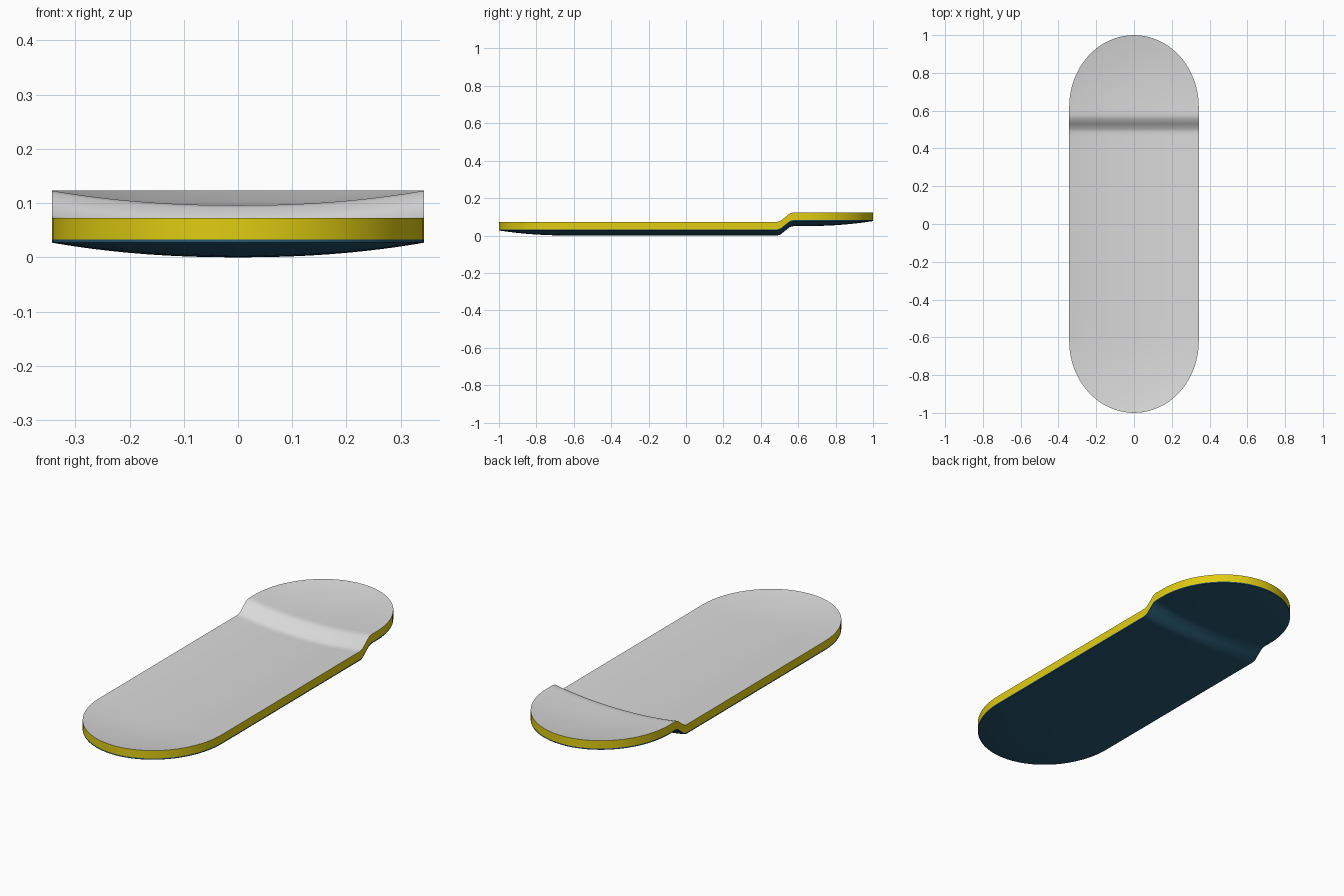
import bpy, bmesh, math

cube = bpy.data.objects.get("Cube")
if cube:
    bpy.data.objects.remove(cube, do_unlink=True)

HALF_WIDTH, CAP_START, CAP_LENGTH = 0.343, 0.62, 0.38
RIM, DISH, THICK, FILM, STEP = 0.073, 0.027, 0.046, 0.006, 0.05
COLS, CAP_ROWS = 24, 16


def material(name, rgb):
    mat = bpy.data.materials.new(name)
    mat.use_nodes = True
    mat.diffuse_color = (*rgb, 1)
    bsdf = mat.node_tree.nodes["Principled BSDF"]
    bsdf.inputs["Base Color"].default_value = (*rgb, 1)
    bsdf.inputs["Roughness"].default_value = 0.6
    return mat


def cap_ratio(y):
    return max(0.0, (abs(y) - CAP_START) / CAP_LENGTH)


def half_width(y):
    return HALF_WIDTH * math.sqrt(max(0.0, 1 - cap_ratio(y) ** 2))


def step_height(y):
    # Short ramp up to the raised tail, eased at both ends
    knots = [(0.488, 0), (0.505, 0.1), (0.555, 0.9), (0.575, 1)]
    if y <= knots[0][0]:
        return 0
    for (y0, h0), (y1, h1) in zip(knots, knots[1:]):
        if y <= y1:
            return STEP * (h0 + (h1 - h0) * (y - y0) / (y1 - y0))
    return STEP


def top_height(x, y):
    # Dished surface with a level rim
    r = min(1.0, math.hypot(x / HALF_WIDTH, cap_ratio(y)))
    return RIM + step_height(y) - DISH * (1 - r ** 2.2)


# Rows along the length: rounded nose, straight middle, ramp, rounded tail
cap = [CAP_START + CAP_LENGTH * math.sin(math.pi / 2 * i / CAP_ROWS)
       for i in range(CAP_ROWS + 1)]
middle = [-0.3, 0, 0.3, 0.47, 0.488, 0.505, 0.53, 0.555, 0.575, 0.595]
rows = [-y for y in reversed(cap)] + middle + cap

bm = bmesh.new()


def sheet(offset):
    grid = []
    for y in rows:
        w = half_width(y)
        xs = [w * math.sin(math.pi / 2 * (2 * i / COLS - 1)) for i in range(COLS + 1)]
        grid.append([bm.verts.new((x, y, top_height(x, y) - offset)) for x in xs])
    return grid


def skin(grid, mat, flip):
    for a, b in zip(grid, grid[1:]):
        for i in range(COLS):
            quad = [a[i], a[i + 1], b[i + 1], b[i]]
            bm.faces.new(quad[::-1] if flip else quad).material_index = mat


def border(grid):
    return [r[-1] for r in grid] + [r[0] for r in reversed(grid)]


def wall(lower, upper, mat):
    n = len(lower)
    for i in range(n):
        j = (i + 1) % n
        bm.faces.new((lower[i], lower[j], upper[j], upper[i])).material_index = mat


# Deck top, underside and the two edge bands
top, bottom = sheet(0), sheet(THICK)
skin(top, 0, False)
skin(bottom, 2, True)
upper_rim, lower_rim = border(top), border(bottom)
seam = [bm.verts.new((v.co.x, v.co.y, v.co.z + FILM)) for v in lower_rim]
wall(seam, upper_rim, 1)
wall(lower_rim, seam, 2)

# Close the nose and tail points
bmesh.ops.remove_doubles(bm, verts=bm.verts[:], dist=1e-5)
bmesh.ops.dissolve_degenerate(bm, edges=bm.edges[:], dist=1e-6)
bmesh.ops.recalc_face_normals(bm, faces=bm.faces[:])

mesh = bpy.data.meshes.new("deck")
bm.to_mesh(mesh)
bm.free()
for mat in (material("light grey top", (0.7, 0.7, 0.7)),
            material("yellow edge", (0.75, 0.61, 0.006)),
            material("dark teal underside", (0.02, 0.095, 0.16))):
    mesh.materials.append(mat)

deck = bpy.data.objects.new("deck", mesh)
bpy.context.collection.objects.link(deck)
bpy.ops.object.select_all(action='DESELECT')
deck.select_set(True)
bpy.context.view_layer.objects.active = deck
bpy.ops.object.shade_smooth_by_angle(angle=math.radians(45))
